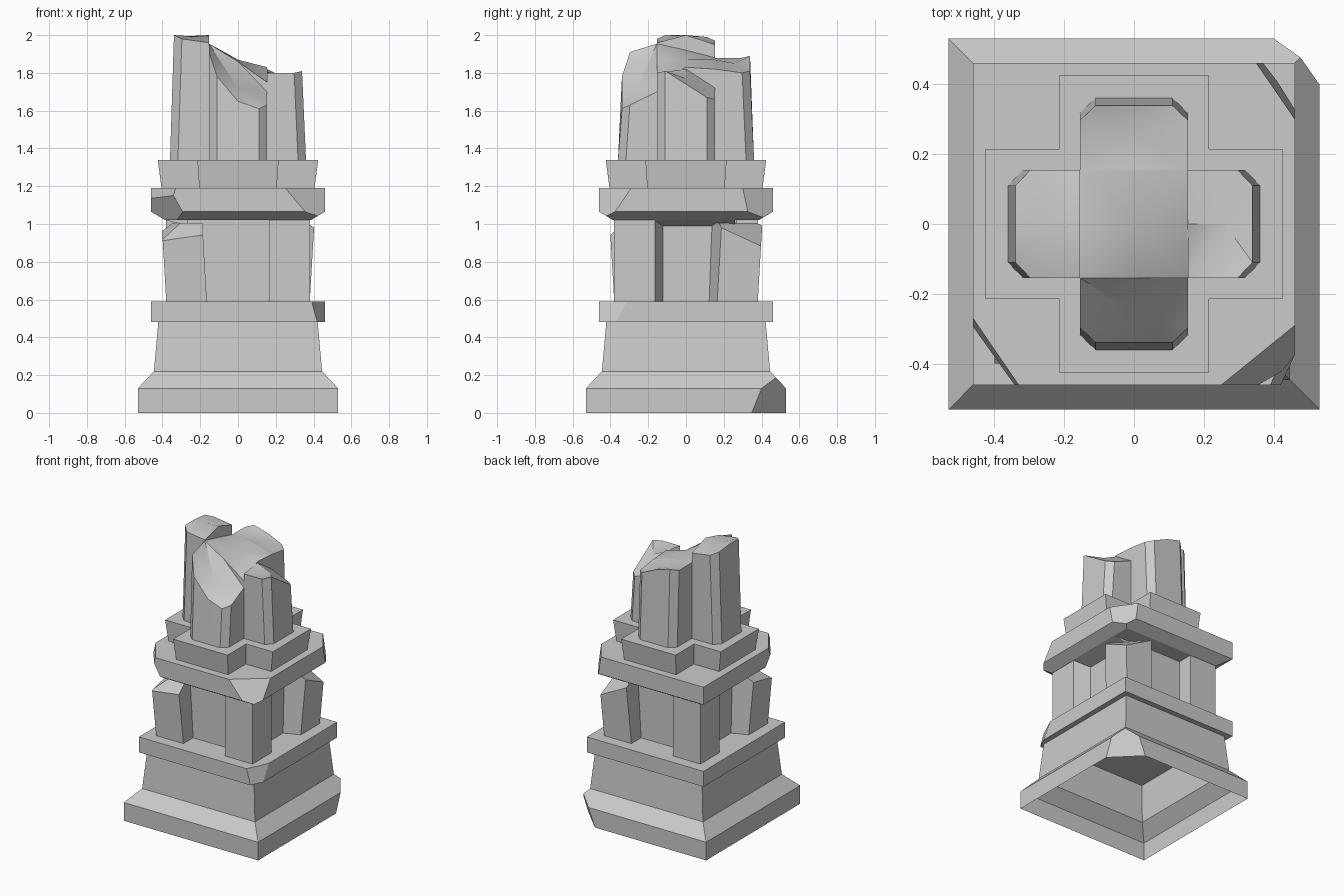
import bpy, bmesh, math
from mathutils import Vector, Matrix

if "Cube" in bpy.data.objects:
    bpy.data.objects.remove(bpy.data.objects["Cube"])


def finish(bm, name, smooth=False, recalc=True):
    if recalc:
        bmesh.ops.recalc_face_normals(bm, faces=bm.faces[:])
    me = bpy.data.meshes.new(name)
    bm.to_mesh(me)
    bm.free()
    ob = bpy.data.objects.new(name, me)
    bpy.context.collection.objects.link(ob)
    if smooth:
        bpy.ops.object.select_all(action='DESELECT')
        ob.select_set(True)
        bpy.context.view_layer.objects.active = ob
        bpy.ops.object.shade_smooth_by_angle(angle=math.radians(35))
    return ob


def loft(rings, cap_bottom=True, cap_top=True):
    """Skin a stack of rings, each a list of (x, y, z)."""
    bm = bmesh.new()
    vs = [[bm.verts.new(p) for p in r] for r in rings]
    n = len(vs[0])
    for a, b in zip(vs, vs[1:]):
        for i in range(n):
            j = (i + 1) % n
            bm.faces.new((a[i], a[j], b[j], b[i]))
    if cap_bottom:
        bm.faces.new(vs[0][::-1])
    if cap_top:
        bm.faces.new(vs[-1])
    return bm


def square(hx, z, hy=None):
    hy = hx if hy is None else hy
    return [(-hx, -hy, z), (hx, -hy, z), (hx, hy, z), (-hx, hy, z)]


def chip(bm, a, b, c):
    """Break off everything outside the plane through three points."""
    a, b, c = Vector(a), Vector(b), Vector(c)
    n = (b - a).cross(c - a).normalized()
    mid = sum((v.co for v in bm.verts), Vector()) / len(bm.verts)
    if (mid - a).dot(n) > 0:
        n = -n
    r = bmesh.ops.bisect_plane(bm, geom=bm.verts[:] + bm.edges[:] + bm.faces[:], dist=1e-5,
                               plane_co=a, plane_no=n, clear_outer=True)
    edges = [e for e in r['geom_cut'] if isinstance(e, bmesh.types.BMEdge)]
    if edges:
        bmesh.ops.edgeloop_fill(bm, edges=edges)


# plinth: stepped foot, hollow underneath, with a broken back right corner
bm = loft([square(.53, 0), square(.53, .13), square(.445, .22), square(.422, .48)], cap_top=False)
chip(bm, (.53, .40, .13), (.40, .53, .13), (.477, .477, .19))
low = [f for f in bm.faces if f.calc_center_median().z < .001]
bmesh.ops.recalc_face_normals(bm, faces=bm.faces[:])
bmesh.ops.delete(bm, geom=low, context='FACES_ONLY')
finish(bm, "plinth", recalc=False)

# lower slab
bm = loft([square(.46, .48), square(.46, .59)])
chip(bm, (.39, -.46, .59), (.46, -.31, .59), (.42, -.46, .48))
finish(bm, "lower_slab")

# recessed core with a splayed lintel on the two sides
finish(loft([square(.27, .59), square(.27, 1.02)], False, False), "core")
finish(loft([square(.27, .99, .26), square(.38, 1.02, .26)], False, False), "lintel")

# corner posts: two intact, two leaning and broken
post = [(.25, .115), (.38, .165), (.38, .38), (.165, .38), (.165, .25)]
breaks = {
    (1, 1): [((.40, .17, .99), (.40, .40, .88), (.25, .40, .96))],
    (-1, -1): [((.20, .40, .94), (.40, .40, .91), (.30, .31, 1.0)),
               ((.40, .38, .92), (.40, .20, .96), (.33, .20, 1.01))],
}
for sx in (-1, 1):
    for sy in (-1, 1):
        broken = (sx, sy) in breaks
        lean, top = (.024, 1.005) if broken else (0, 1.02)
        bm = loft([[(x, y, .59) for x, y in post],
                   [(x + lean, y + lean, top) for x, y in post]], False, True)
        for pts in breaks.get((sx, sy), []):
            chip(bm, *pts)
        bmesh.ops.recalc_face_normals(bm, faces=bm.faces[:])
        bm.transform(Matrix.Diagonal((sx, sy, 1, 1)))
        if sx * sy < 0:
            bmesh.ops.reverse_faces(bm, faces=bm.faces[:])
        finish(bm, "corner_post", recalc=False)

# upper slab, bevelled below, with three chipped corners
bm = loft([square(.385, 1.02), square(.46, 1.065), square(.46, 1.19)])
chip(bm, (.25, -.46, 1.19), (.46, -.29, 1.19), (.36, -.46, 1.06))
chip(bm, (.35, .46, 1.19), (.46, .30, 1.19), (.37, .46, 1.06))
chip(bm, (-.33, -.46, 1.19), (-.46, -.27, 1.19), (-.46, -.31, 1.10))
chip(bm, (-.33, -.46, 1.13), (-.46, -.29, 1.13), (-.29, -.46, 1.06))
finish(bm, "upper_slab")


# cross-shaped tier, flaring upward
def cross(o, i, z):
    q = [(o, -i), (o, i), (i, i)]
    out = []
    for k in range(4):
        m = Matrix.Rotation(k * math.pi / 2, 2)
        out += [(*(m @ Vector(p)), z) for p in q]
    return out


finish(loft([cross(.405, .205, 1.19), cross(.425, .215, 1.34)], False), "cross_tier")


# broken column: four arms round a centre, each with a fractured top
def stump(name, bottom, top, z0, heights, peak, turn=0, skip=()):
    bm = bmesh.new()
    lo = [bm.verts.new((x, y, z0)) for x, y in bottom]
    hi = [bm.verts.new((x, y, h)) for (x, y), h in zip(top, heights)]
    n = len(hi)
    c = sum((v.co for v in hi), Vector()) / n
    c.z = peak
    c = bm.verts.new(c)
    for i in range(n):
        j = (i + 1) % n
        bm.faces.new((hi[i], hi[j], c))
        if i not in skip:
            bm.faces.new((lo[i], lo[j], hi[j], hi[i]))
    loose = [v for v in bm.verts if not v.link_faces]
    bmesh.ops.delete(bm, geom=loose, context='VERTS')
    bm.transform(Matrix.Rotation(turn, 4, 'Z'))
    finish(bm, name, smooth=True, recalc=False)


w = .154


def arm(o, s):
    return [(w, -w), (s, -w), (o, -.11), (o, 0), (o, .11), (s, w), (w, w), (w, 0)]


# heights run: inner, shoulder, three outer, shoulder, inner, inner middle
arms = {
    "right_arm": ((1.80, 1.80, 1.81, 1.74, 1.67, 1.66, 1.72, 1.82), 1.77, (6, 7)),
    "back_arm": ((1.82, 1.80, 1.81, 1.86, 1.89, 1.88, 1.88, 1.87), 1.85, (6, 7)),
    "left_arm": ((1.95, 1.97, 1.99, 2.0, 2.0, 1.98, 1.96, 2.0), 1.995, ()),
    "front_arm": ((1.955, 1.91, 1.78, 1.65, 1.61, 1.63, 1.70, 1.86), 1.72, (6, 7)),
}
for k, (name, (hs, peak, skip)) in enumerate(arms.items()):
    stump(name, arm(.36, .318), arm(.339, .297), 1.34, hs, peak, k * math.pi / 2, skip)

ring = [(-w, -w), (0, -w), (w, -w), (w, 0), (w, w), (0, w), (-w, w), (-w, 0)]
stump("column_centre", ring, ring, 1.66,
      (1.955, 1.86, 1.75, 1.83, 1.82, 1.87, 1.88, 1.92), 1.87)
